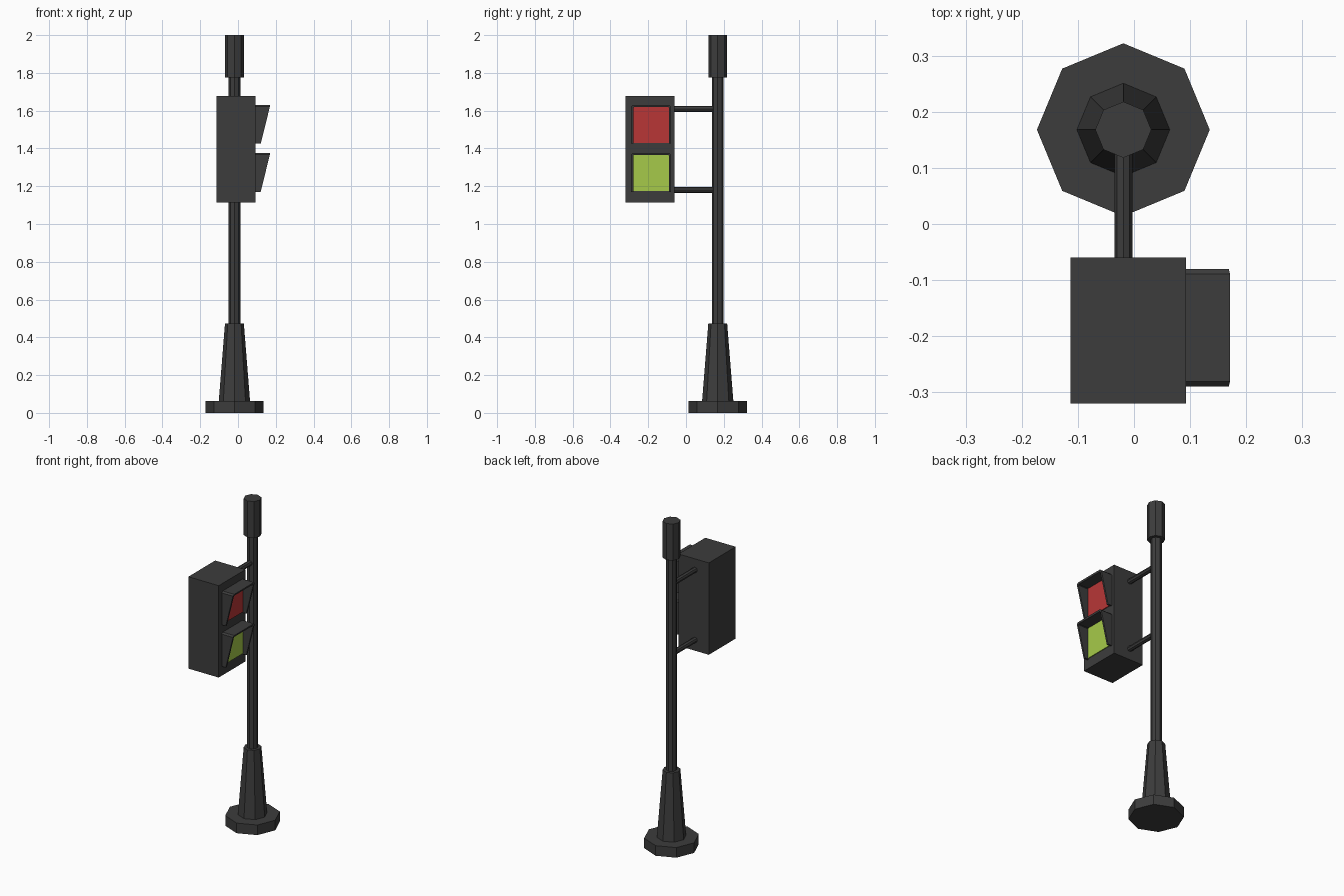
import bpy, bmesh, math
from mathutils import Matrix, Vector

if "Cube" in bpy.data.objects:
    bpy.data.objects.remove(bpy.data.objects["Cube"])

PX, PY = -0.019, 0.168          # pole axis


def material(name, rgb):
    m = bpy.data.materials.new(name)
    m.diffuse_color = (*rgb, 1)
    m.use_nodes = True
    m.node_tree.nodes["Principled BSDF"].inputs["Base Color"].default_value = m.diffuse_color
    return m


GREY = material("dark grey", (0.046, 0.046, 0.046))
RED = material("red", (0.48, 0.037, 0.037))
GREEN = material("lime green", (0.38, 0.59, 0.068))


def finish(name, bm, mat):
    bmesh.ops.recalc_face_normals(bm, faces=bm.faces)
    me = bpy.data.meshes.new(name)
    bm.to_mesh(me)
    bm.free()
    me.materials.append(mat)
    ob = bpy.data.objects.new(name, me)
    bpy.context.collection.objects.link(ob)
    return ob


def octagon(name, p0, p1, r0, r1):
    """Eight-sided solid from p0 to p1."""
    p0, p1 = Vector(p0), Vector(p1)
    d = p1 - p0
    rot = Matrix.Rotation(math.pi / 2, 4, 'X') if abs(d.y) > abs(d.z) else Matrix()
    bm = bmesh.new()
    bmesh.ops.create_cone(bm, cap_ends=True, segments=8, radius1=r0, radius2=r1,
                          depth=d.length, matrix=Matrix.Translation((p0 + p1) / 2) @ rot)
    return finish(name, bm, GREY)


def box(name, lo, hi, mat):
    lo, hi = Vector(lo), Vector(hi)
    bm = bmesh.new()
    bmesh.ops.create_cube(bm, size=1, matrix=Matrix.Translation((lo + hi) / 2)
                          @ Matrix.Diagonal((*(hi - lo), 1)))
    return finish(name, bm, mat)


def hood(name, zb, zt):
    """Open-bottomed visor: arch outline, front edge slanting outward to the top."""
    y0, y1, t, c = -0.29, -0.08, 0.011, 0.009

    def arch(a, b, top, ch):
        return [(a, zb), (a, top - ch), (a + ch, top), (b - ch, top), (b, top - ch), (b, zb)]

    def front(z):
        return 0.12 + 0.051 * (z - zb) / (zt - zb)

    bm = bmesh.new()
    rows = []
    for y_z in zip(arch(y0, y1, zt, c), arch(y0 + t, y1 - t, zt - t, c * 0.4)):
        (yo, zo), (yi, zi) = y_z
        rows.append([bm.verts.new(p) for p in ((0.09, yo, zo), (front(zo), yo, zo),
                                               (front(zi), yi, zi), (0.09, yi, zi))])
    for a, b in zip(rows, rows[1:]):
        for i in range(4):
            j = (i + 1) % 4
            bm.faces.new((a[i], a[j], b[j], b[i]))
    bm.faces.new(rows[0])
    bm.faces.new(rows[-1])
    return finish(name, bm, GREY)


# post: foot, tapered base, pole and cap
for name, z0, z1, r0, r1 in (("foot", 0, 0.062, 0.154, 0.154),
                             ("tapered_base", 0.06, 0.472, 0.083, 0.05),
                             ("pole", 0.46, 1.79, 0.031, 0.031),
                             ("cap", 1.776, 2.0, 0.05, 0.05)):
    octagon(name, (PX, PY, z0), (PX, PY, z1), r0, r1)

# brackets between pole and housing
for name, z in (("upper_bracket", 1.61), ("lower_bracket", 1.18)):
    octagon(name, (PX, PY, z), (PX, -0.07, z), 0.016, 0.016)

# signal housing
box("housing", (-0.113, -0.32, 1.113), (0.093, -0.06, 1.677), GREY)

# lamps with their hoods
for name, zb, zt, mat in (("red_lamp", 1.425, 1.63, RED), ("green_lamp", 1.17, 1.377, GREEN)):
    hood(name + "_hood", zb, zt)
    box(name, (0.09, -0.28, zb + 0.005), (0.098, -0.09, zt - 0.01), mat)
